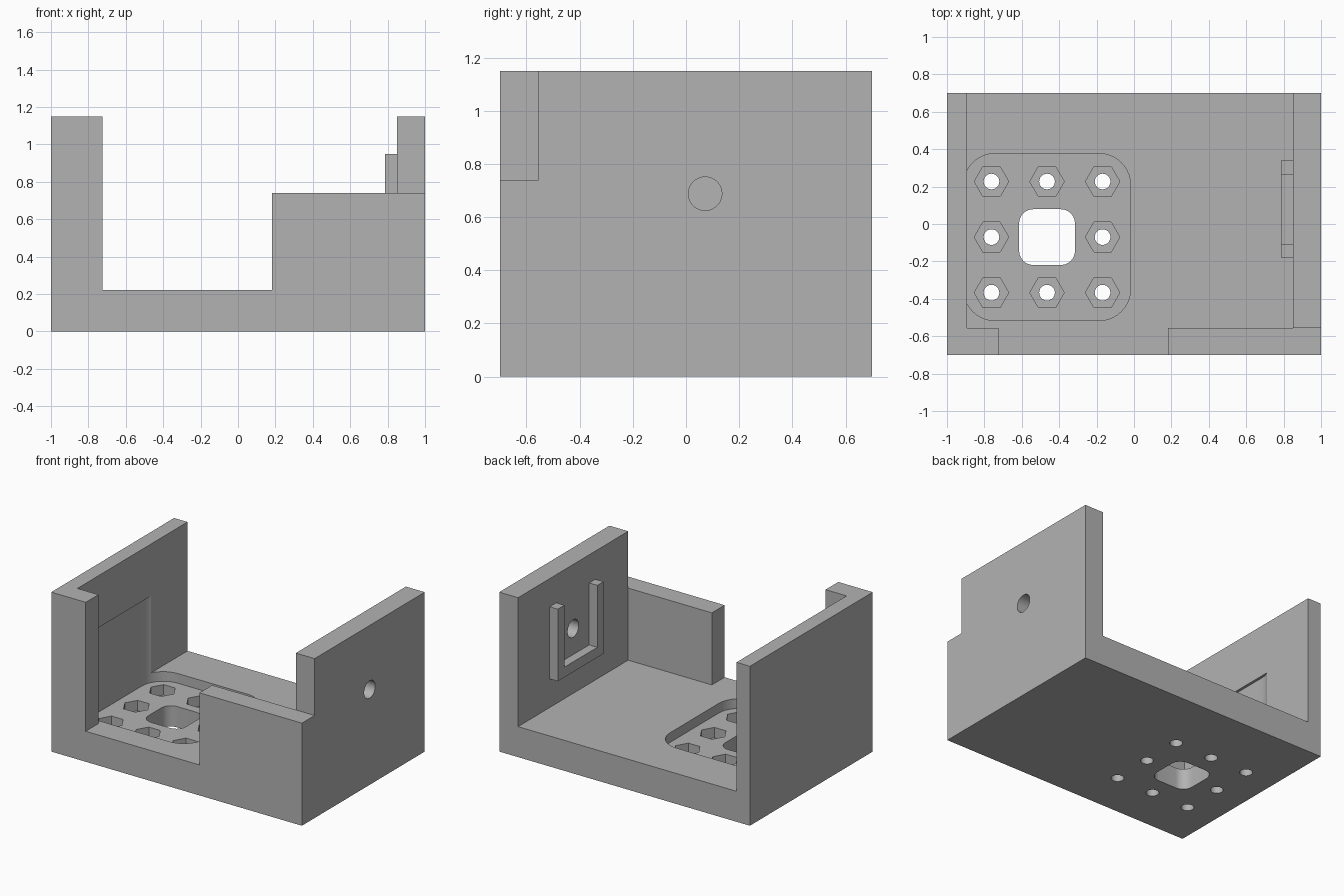
import bpy
import bmesh
from math import cos, sin, pi, radians
from mathutils import Matrix

if "Cube" in bpy.data.objects:
    bpy.data.objects.remove(bpy.data.objects["Cube"])

grey = bpy.data.materials.new("plain_grey")
grey.use_nodes = True
grey.diffuse_color = (0.45, 0.45, 0.45, 1)
grey.node_tree.nodes["Principled BSDF"].inputs["Base Color"].default_value = grey.diffuse_color

# Orientations that send a flat outline's (u, v, depth) to model axes
ALONG_X = Matrix(((0, 0, 1), (1, 0, 0), (0, 1, 0))).to_4x4()
ALONG_Y = Matrix(((1, 0, 0), (0, 0, 1), (0, 1, 0))).to_4x4()
ALONG_Z = Matrix.Identity(4)


def prism(name, outline, low, high, axis=ALONG_Z):
    """Extrude a closed outline from low to high along an axis."""
    bm = bmesh.new()
    face = bm.faces.new([bm.verts.new((u, v, low)) for u, v in outline])
    top = bmesh.ops.extrude_face_region(bm, geom=[face])["geom"]
    verts = [g for g in top if isinstance(g, bmesh.types.BMVert)]
    bmesh.ops.translate(bm, verts=verts, vec=(0, 0, high - low))
    bm.transform(axis)
    bmesh.ops.recalc_face_normals(bm, faces=bm.faces)
    mesh = bpy.data.meshes.new(name)
    bm.to_mesh(mesh)
    bm.free()
    mesh.materials.append(grey)
    obj = bpy.data.objects.new(name, mesh)
    bpy.context.collection.objects.link(obj)
    return obj


def rect(u0, u1, v0, v1):
    return [(u0, v0), (u1, v0), (u1, v1), (u0, v1)]


def circle(u, v, radius, sides=40):
    return [(u + radius * cos(2 * pi * i / sides),
             v + radius * sin(2 * pi * i / sides)) for i in range(sides)]


def rounded_square(u, v, half, radius, steps=10):
    points = []
    inner = half - radius
    for corner, (su, sv) in enumerate([(1, 1), (-1, 1), (-1, -1), (1, -1)]):
        for i in range(steps + 1):
            a = (corner + i / steps) * pi / 2
            points.append((u + su * inner + radius * cos(a),
                           v + sv * inner + radius * sin(a)))
    return points


def cut(body, cutter):
    """Subtract a cutter and remove it."""
    cutter.hide_render = True
    mod = body.modifiers.new("cut", "BOOLEAN")
    mod.operation = "DIFFERENCE"
    mod.solver = "EXACT"
    mod.object = cutter
    bpy.context.view_layer.objects.active = body
    bpy.ops.object.modifier_apply(modifier=mod.name)
    bpy.data.objects.remove(cutter)


FLOOR, TOP = 0.22, 1.15
PLATE_X, PLATE_Y, PITCH = -0.465, -0.07, 0.297
POCKET_FLOOR, NUT_FLOOR = 0.15, 0.075

# Tray body: a block hollowed out and open at the back
body = prism("tray_body", rect(-1, 1, -0.7, 0.7), 0, TOP)
cut(body, prism("interior", rect(-0.893, 0.85, -0.555, 1), FLOOR, 2))

# Stepped opening in the front wall
opening = [(-0.725, FLOOR), (0.182, FLOOR), (0.182, 0.74),
           (1.2, 0.74), (1.2, 2), (-0.725, 2)]
cut(body, prism("front_opening", opening, -1, -0.555, ALONG_Y))

# Rounded mounting pocket, biting slightly into the side wall
cut(body, prism("pocket", rounded_square(PLATE_X, PLATE_Y, 0.447, 0.17),
                POCKET_FLOOR, 0.775))
cut(body, prism("centre_hole", rounded_square(PLATE_X, PLATE_Y, 0.149, 0.075),
                -0.1, 0.3))

# Bolt holes with hexagonal nut recesses around the centre hole
for i in (-1, 0, 1):
    for j in (-1, 0, 1):
        if i or j:
            x, y = PLATE_X + i * PITCH, PLATE_Y + j * PITCH
            cut(body, prism("nut_recess", circle(x, y, 0.092, 6), NUT_FLOOR, 0.2))
            cut(body, prism("bolt_hole", circle(x, y, 0.042, 24), -0.1, 0.18))

# Round cable hole through the side wall
cut(body, prism("cable_hole", circle(0.072, 0.688, 0.063), 0.8, 1.1, ALONG_X))

# U-shaped holder on the inside of the side wall
holder_outline = [(-0.18, 0.427), (0.34, 0.427), (0.34, 0.947), (0.265, 0.947),
                  (0.265, 0.5), (-0.11, 0.5), (-0.11, 0.947), (-0.18, 0.947)]
prism("cable_holder", holder_outline, 0.785, 0.85, ALONG_X)

# Smooth the rounded cuts while keeping the edges sharp
bpy.ops.object.select_all(action="DESELECT")
body.select_set(True)
bpy.context.view_layer.objects.active = body
bpy.ops.object.shade_smooth_by_angle(angle=radians(30))
